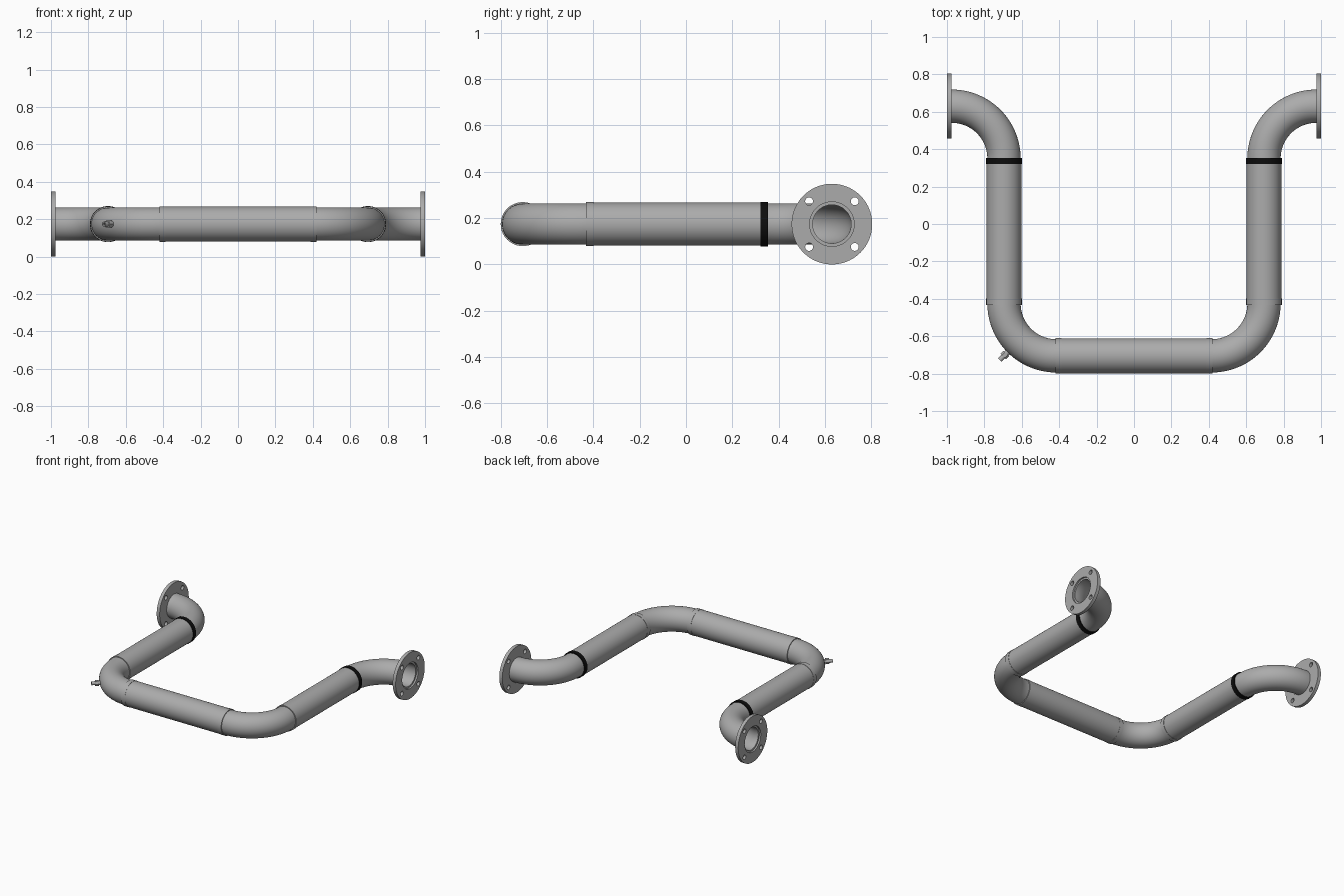
import bpy, bmesh, math
from mathutils import Vector, Matrix

if "Cube" in bpy.data.objects:
    bpy.data.objects.remove(bpy.data.objects["Cube"])

Z = 0.174            # pipe axis height
X, YB, YT = 0.695, -0.705, 0.63   # pipe axis positions
R = 0.28             # bend radius
SEG = 64


def mat(name, c):
    m = bpy.data.materials.new(name)
    m.diffuse_color = (*c, 1)
    m.use_nodes = True
    m.node_tree.nodes["Principled BSDF"].inputs["Base Color"].default_value = m.diffuse_color
    return m


GREY = mat("steel_grey", (0.41, 0.41, 0.41))
BLACK = mat("black_rubber", (0.004, 0.004, 0.004))


def finish(name, bm, m):
    bmesh.ops.recalc_face_normals(bm, faces=bm.faces)
    me = bpy.data.meshes.new(name)
    bm.to_mesh(me)
    bm.free()
    me.materials.append(m)
    ob = bpy.data.objects.new(name, me)
    bpy.context.collection.objects.link(ob)
    bpy.ops.object.select_all(action='DESELECT')
    ob.select_set(True)
    bpy.context.view_layer.objects.active = ob
    bpy.ops.object.shade_smooth_by_angle(angle=math.radians(30))
    return ob


def tube(name, path, ro, ri, m=GREY, seg=SEG):
    """Hollow tube swept along (point, tangent) pairs lying in a level plane."""
    bm = bmesh.new()
    up = Vector((0, 0, 1))
    skins = []
    for r in (ro, ri):
        rings = []
        for p, t in path:
            side = Vector(t).normalized().cross(up)
            rings.append([bm.verts.new(Vector(p) + r * (math.cos(a) * side + math.sin(a) * up))
                          for a in (2 * math.pi * i / seg for i in range(seg))])
        skins.append(rings)
    outer, inner = skins
    pairs = [pr for s in skins for pr in zip(s, s[1:])]
    pairs += [(outer[0], inner[0]), (outer[-1], inner[-1])]
    for a, b in pairs:
        for i in range(seg):
            j = (i + 1) % seg
            bm.faces.new((a[i], a[j], b[j], b[i]))
    return finish(name, bm, m)


def straight(name, a, b, ro, ri, m=GREY, seg=SEG):
    a, b = Vector((*a, Z)), Vector((*b, Z))
    return tube(name, [(a, b - a), (b, b - a)], ro, ri, m, seg)


def elbow(name, cx, cy, a0, a1, n=28):
    path = []
    for i in range(n + 1):
        a = math.radians(a0 + (a1 - a0) * i / n)
        path.append(((cx + R * math.cos(a), cy + R * math.sin(a), Z),
                     (-math.sin(a), math.cos(a), 0)))
    return tube(name, path, 0.089, 0.083)


def flange(name, x):
    """Disc with a bore and four bolt holes, facing along x."""
    cu = bpy.data.curves.new(name, 'CURVE')
    cu.dimensions, cu.fill_mode, cu.extrude = '2D', 'BOTH', 0.0125
    d = 0.0985
    circles = [(0, 0, 0.174, 96), (0, 0, 0.096, SEG)]
    circles += [(sx * d, sy * d, 0.017, 24) for sx in (-1, 1) for sy in (-1, 1)]
    for cx, cy, r, n in circles:
        sp = cu.splines.new('POLY')
        sp.points.add(n - 1)
        sp.use_cyclic_u = True
        for i, p in enumerate(sp.points):
            a = 2 * math.pi * i / n
            p.co = (cx + r * math.cos(a), cy + r * math.sin(a), 0, 1)
    tmp = bpy.data.objects.new(name + "_curve", cu)
    bpy.context.collection.objects.link(tmp)
    dg = bpy.context.evaluated_depsgraph_get()
    me = bpy.data.meshes.new_from_object(tmp.evaluated_get(dg))
    bm = bmesh.new()
    bm.from_mesh(me)
    bpy.data.objects.remove(tmp)
    bpy.data.meshes.remove(me)
    bmesh.ops.remove_doubles(bm, verts=bm.verts, dist=1e-5)
    bm.transform(Matrix.Translation((x, YT, Z)) @ Matrix.Rotation(math.pi / 2, 4, 'Y'))
    return finish(name, bm, GREY)


yl, yh, xb = YB + R, YT - R, X - R   # ends of the straight runs
for s, side in ((-1, "left"), (1, "right")):
    # flange and the seat ring joining it to the pipe
    flange(side + "_flange", s * 0.9875)
    straight(side + "_flange_seat", (s * 0.988, YT), (s * 0.976, YT), 0.097, 0.083)
    # bends
    straight(side + "_flange_stub", (s * 0.985, YT), (s * 0.975, YT), 0.089, 0.083)
    elbow(side + "_upper_elbow", s * (X + R), yh, 90, 180 if s > 0 else 0)
    elbow(side + "_lower_elbow", s * xb, yl, 270, 360 if s > 0 else 180)
    # long side pipe, rubber seal and end collars
    straight(side + "_pipe", (s * X, yl), (s * X, yh - 0.02), 0.093, 0.084)
    straight(side + "_seal", (s * X, yh - 0.028), (s * X, yh + 0.004), 0.0965, 0.084, BLACK)
    straight(side + "_pipe_collar", (s * X, yl - 0.007), (s * X, yl + 0.026), 0.095, 0.084)
    straight(side + "_front_collar", (s * (xb + 0.004), YB), (s * (xb - 0.028), YB), 0.095, 0.084)

# front cross pipe
straight("front_pipe", (-xb, YB), (xb, YB), 0.0935, 0.084)

# small drain nozzle on the outside of the left front bend
def radial(r):
    k = r / math.sqrt(2)
    return (-xb - k, yl - k)

straight("nozzle_base", radial(0.36), radial(0.378), 0.016, 0.006, GREY, 24)
straight("nozzle_nut", radial(0.378), radial(0.402), 0.021, 0.006, GREY, 6)
straight("nozzle_tip", radial(0.402), radial(0.428), 0.013, 0.006, GREY, 24)
